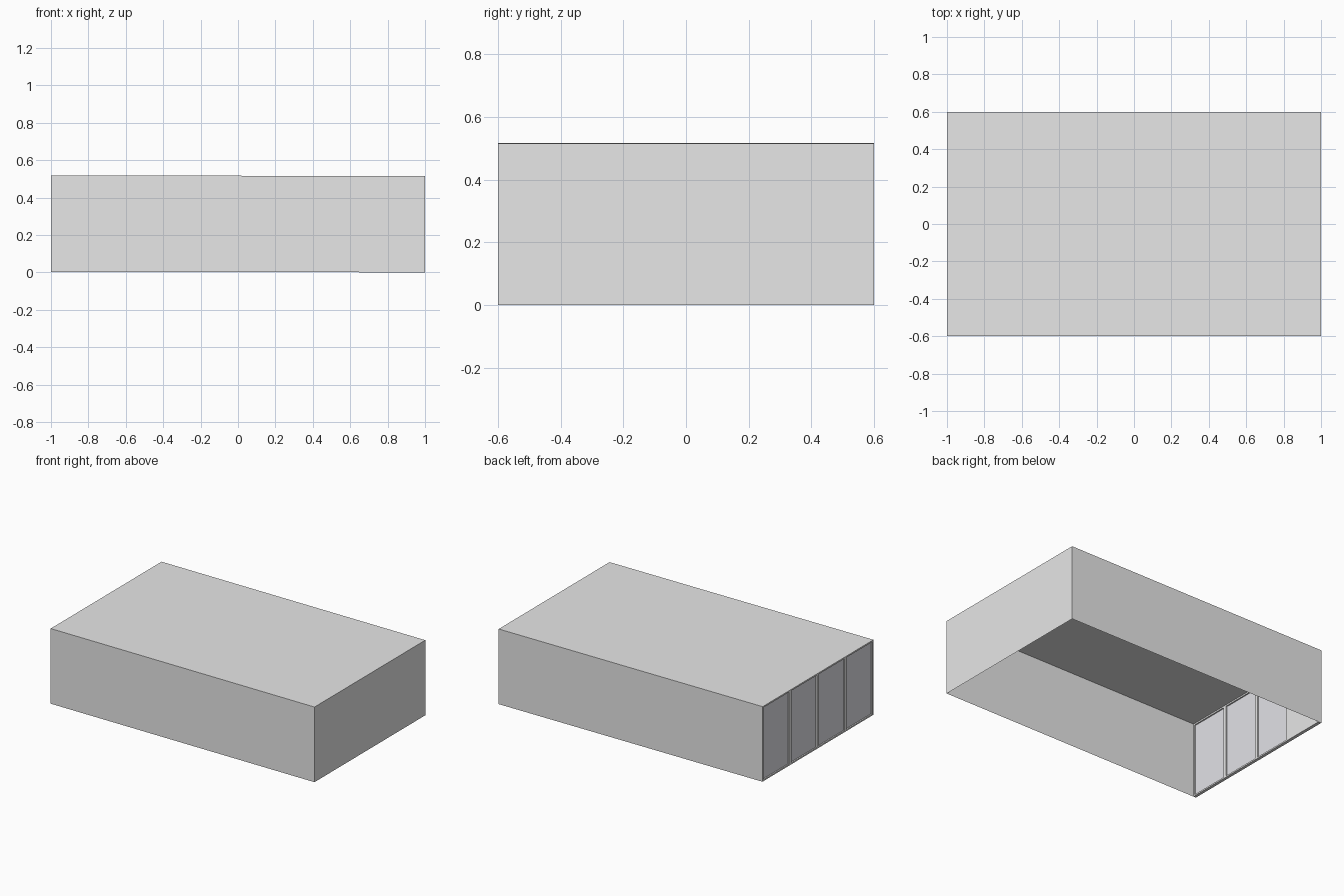
import bpy
import bmesh

cube = bpy.data.objects.get("Cube")
if cube:
    bpy.data.objects.remove(cube, do_unlink=True)

HALF_X, HALF_Y, HEIGHT = 1.0, 0.6, 0.515
TILT = 0.0015        # the floor line rises slightly towards -x
DEPTH = 0.02         # frame depth
POST = 0.024         # post width
RAIL = 0.01          # rail height
BAYS = 4


def material(name, color):
    mat = bpy.data.materials.new(name)
    mat.use_nodes = True
    mat.diffuse_color = color
    mat.node_tree.nodes["Principled BSDF"].inputs["Base Color"].default_value = color
    return mat


grey = material("wall grey", (0.8, 0.8, 0.8, 1))
pale = material("pale glass", (0.95, 0.95, 1.0, 1))


def box(name, low, high, mat, skip=()):
    """Box between two corners; faces whose normal is listed in skip are left open."""
    bm = bmesh.new()
    bmesh.ops.create_cube(bm, size=1)
    bm.normal_update()
    open_faces = [f for f in bm.faces
                  if tuple(round(c) for c in f.normal) in skip]
    bmesh.ops.delete(bm, geom=open_faces, context='FACES')
    for v in bm.verts:
        for i in range(3):
            v.co[i] = low[i] if v.co[i] < 0 else high[i]
        v.co.z += TILT * (HALF_X - v.co.x)
    mesh = bpy.data.meshes.new(name)
    bm.to_mesh(mesh)
    bm.free()
    mesh.materials.append(mat)
    obj = bpy.data.objects.new(name, mesh)
    bpy.context.collection.objects.link(obj)
    return obj


# Thin shell: roof and three walls, open below and at the window end
box("shell", (-HALF_X, -HALF_Y, 0), (HALF_X, HALF_Y, HEIGHT), grey,
    skip=((0, 0, -1), (-1, 0, 0)))

# Window frame: rails and evenly spaced posts
inner = -HALF_X + DEPTH
edge = HALF_Y - 0.001
top = HEIGHT - 0.001
box("bottom_rail", (-HALF_X, -edge, 0), (inner, edge, RAIL), grey)
box("top_rail", (-HALF_X, -edge, top - RAIL), (inner, edge, top), grey)
bay = 2 * HALF_Y / BAYS
for i in range(BAYS + 1):
    y = -HALF_Y + i * bay
    box(f"post_{i + 1}", (-HALF_X, max(y - POST / 2, -edge), RAIL),
        (inner, min(y + POST / 2, edge), top - RAIL), grey)

# Window panes in the middle of the frame
mid = -HALF_X + DEPTH / 2
for i in range(BAYS):
    y = -HALF_Y + i * bay
    box(f"pane_{i + 1}", (mid - 0.001, y + POST / 2, RAIL),
        (mid + 0.001, y + bay - POST / 2, top - RAIL), pale)

# Lining wall behind the rear bay
box("lining_wall", (inner, HALF_Y - bay, 0), (inner + 0.002, edge, top), grey)
